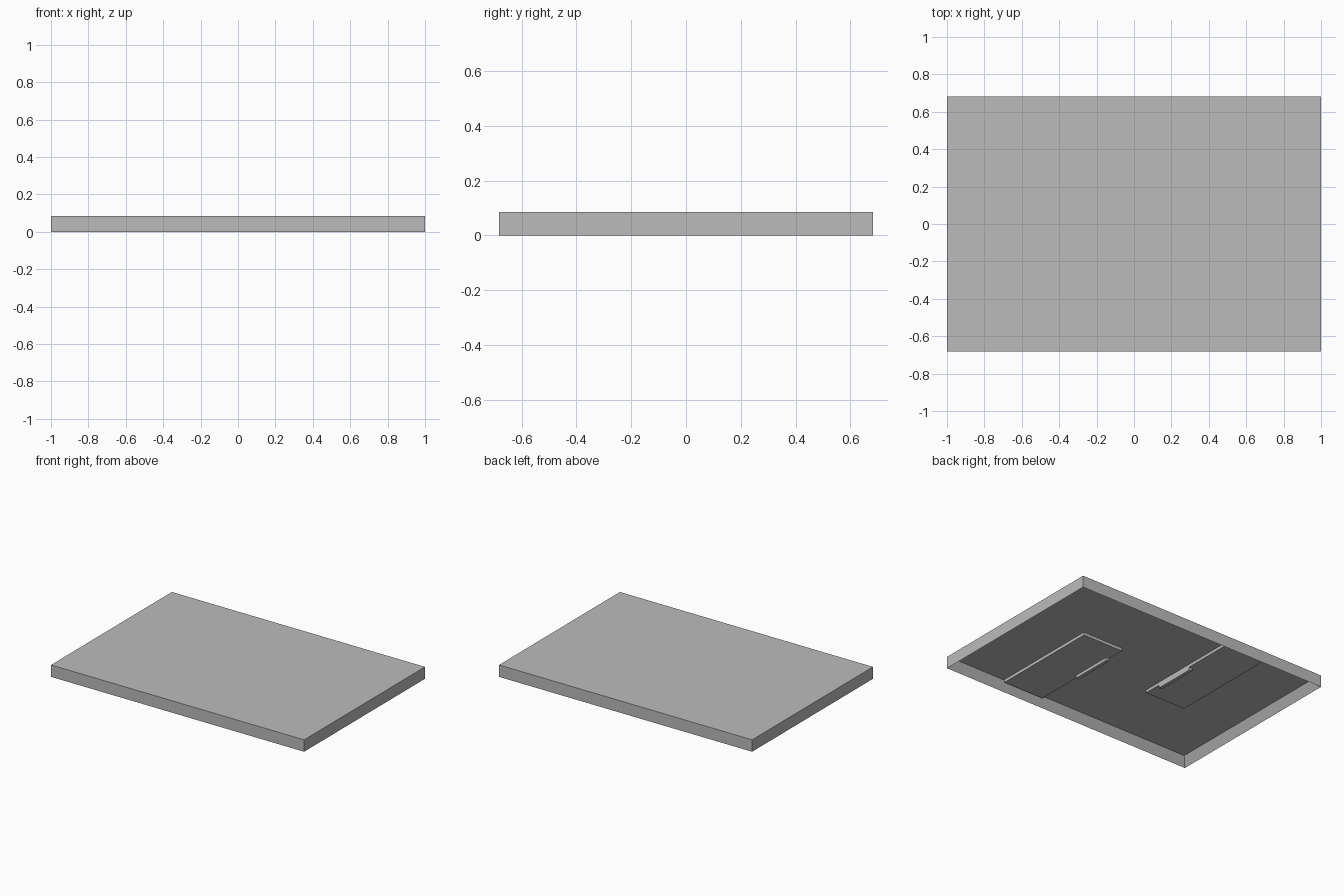
import bpy
import bmesh
from mathutils import Matrix, Vector

LENGTH, WIDTH, HEIGHT = 2.0, 1.364, 0.085
RIM = 0.05
LAYER = HEIGHT / 4          # top sheet, ledges and tabs are each one layer deep
EMBED = 0.008               # overlap that seats one part in the next

cube = bpy.data.objects.get("Cube")
if cube:
    bpy.data.objects.remove(cube, do_unlink=True)

grey = bpy.data.materials.new("plain_grey")
grey.use_nodes = True
colour = (0.5, 0.5, 0.5, 1.0)
grey.diffuse_color = colour
grey.node_tree.nodes["Principled BSDF"].inputs["Base Color"].default_value = colour


def add_object(name, bm):
    mesh = bpy.data.meshes.new(name)
    bmesh.ops.recalc_face_normals(bm, faces=bm.faces)
    bm.to_mesh(mesh)
    bm.free()
    mesh.materials.append(grey)
    obj = bpy.data.objects.new(name, mesh)
    bpy.context.collection.objects.link(obj)
    return obj


def box_bmesh(low, high):
    low, high = Vector(low), Vector(high)
    bm = bmesh.new()
    size = Matrix.Diagonal((high - low).to_4d())
    bmesh.ops.create_cube(bm, size=1, matrix=Matrix.Translation((low + high) / 2) @ size)
    return bm


def add_turned_pair(names, low, high):
    """Two boxes, the second turned half way round the vertical axis."""
    for name, turn in zip(names, (1, -1)):
        bm = box_bmesh(low, high)
        bmesh.ops.scale(bm, vec=(turn, turn, 1), verts=bm.verts)
        add_object(name, bm)


# Slab hollowed out from below, leaving a rim all round
bm = box_bmesh((-LENGTH / 2, -WIDTH / 2, 0), (LENGTH / 2, WIDTH / 2, HEIGHT))
bottom = min(bm.faces, key=lambda f: f.calc_center_median().z)
bmesh.ops.inset_region(bm, faces=[bottom], thickness=RIM)
bmesh.ops.translate(bm, verts=bottom.verts, vec=(0, 0, HEIGHT - LAYER))
add_object("hollow_panel", bm)

# Flat ledges under the sheet, one running out from each long rim
add_turned_pair(("left_ledge", "right_ledge"),
                (0.233, -WIDTH / 2 + RIM - EMBED, 2 * LAYER),
                (0.552, 0.156, 3 * LAYER + EMBED))

# Narrow tabs hanging from the inner edge of each ledge
add_turned_pair(("left_tab", "right_tab"),
                (0.233, -0.275, LAYER),
                (0.257, 0.028, 2 * LAYER + EMBED))
